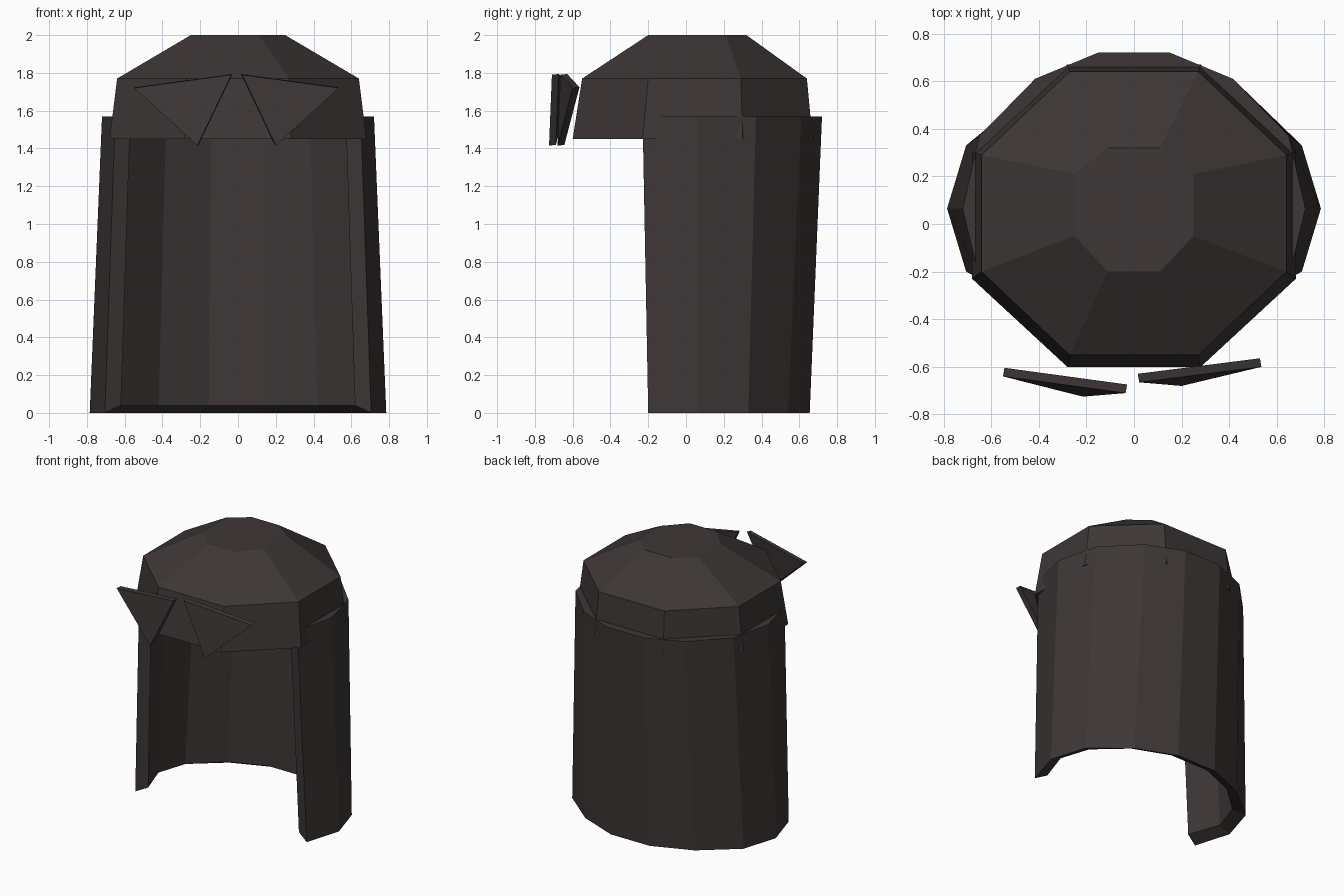
import bpy
from mathutils import Vector

if "Cube" in bpy.data.objects:
    bpy.data.objects.remove(bpy.data.objects["Cube"])

hair = bpy.data.materials.new("dark_brown_hair")
hair.diffuse_color = (0.047, 0.037, 0.037, 1)
hair.use_nodes = True
hair.node_tree.nodes["Principled BSDF"].inputs["Base Color"].default_value = hair.diffuse_color


def make(name, verts, faces):
    mesh = bpy.data.meshes.new(name)
    mesh.from_pydata(verts, [], faces)
    mesh.materials.append(hair)
    obj = bpy.data.objects.new(name, mesh)
    bpy.context.collection.objects.link(obj)
    return obj


def mirrored(half, z):
    """Mirror half an outline (right side, front to back) and set its height."""
    return [(x, y, z) for x, y in half] + [(-x, y, z) for x, y in reversed(half)]


def bridge(a, b, n, closed=True):
    """Quads between two rings that start at vertices a and b."""
    return [(a + i, a + (i + 1) % n, b + (i + 1) % n, b + i)
            for i in range(n if closed else n - 1)]


# Cap: eight-sided hollow crown, outer and inner shells joined at the rim
outer = [(1.45, [(0.28, -0.6), (0.68, -0.23), (0.68, 0.3), (0.28, 0.67)]),
         (1.77, [(0.27, -0.55), (0.64, -0.2), (0.64, 0.29), (0.27, 0.64)]),
         (2.0, [(0.11, -0.2), (0.25, -0.05), (0.25, 0.21), (0.11, 0.32)])]
inner = [(z - d, [(x * 0.9, 0.04 + (y - 0.04) * 0.9) for x, y in half])
         for (z, half), d in zip(outer, (0, 0.05, 0.07))]
verts = [v for z, half in outer + inner for v in mirrored(half, z)]
faces = bridge(0, 8, 8) + bridge(8, 16, 8) + [tuple(range(16, 24))]
faces += [f[::-1] for f in bridge(24, 32, 8) + bridge(32, 40, 8)]
faces += [tuple(range(47, 39, -1))] + bridge(24, 0, 8)
make("hair_cap", verts, faces)

# Back hair: thick faceted curtain, open at the front
rings = [(0.0, [(0.705, -0.2), (0.785, 0.065), (0.705, 0.33), (0.45, 0.54), (0.16, 0.655)]),
         (1.57, [(0.65, -0.23), (0.72, 0.065), (0.65, 0.37), (0.415, 0.61), (0.15, 0.72)]),
         (1.57, [(0.57, -0.2), (0.64, 0.065), (0.575, 0.32), (0.38, 0.53), (0.14, 0.64)]),
         (0.04, [(0.62, -0.17), (0.7, 0.065), (0.63, 0.28), (0.42, 0.47), (0.155, 0.575)])]
verts = [v for z, half in rings for v in mirrored(half, z)]
faces = []
for k in range(4):
    faces += bridge(k * 10, (k + 1) % 4 * 10, 10, closed=False)
faces += [(0, 10, 20, 30), (39, 29, 19, 9)]
make("back_hair", verts, faces)


# Bow: two thin triangular plates
def bow_plate(name, front, offset):
    back = [Vector(p) + Vector(offset) for p in front]
    faces = [(0, 2, 1), (3, 4, 5)] + bridge(0, 3, 3)
    obj = make(name, front + back, faces)
    return obj


left = bow_plate("bow_left", [(-0.55, -0.64, 1.72), (-0.215, -0.725, 1.415),
                              (-0.035, -0.71, 1.79)], (0.006, 0.036, 0.004))
right = bow_plate("bow_right", [(0.535, -0.6, 1.72), (0.2, -0.68, 1.415),
                                (0.022, -0.665, 1.79)], (-0.006, 0.036, 0.004))

# Make all surfaces face outward
import bmesh
for obj in bpy.context.collection.objects:
    bm = bmesh.new()
    bm.from_mesh(obj.data)
    bmesh.ops.recalc_face_normals(bm, faces=bm.faces)
    bm.to_mesh(obj.data)
    bm.free()
